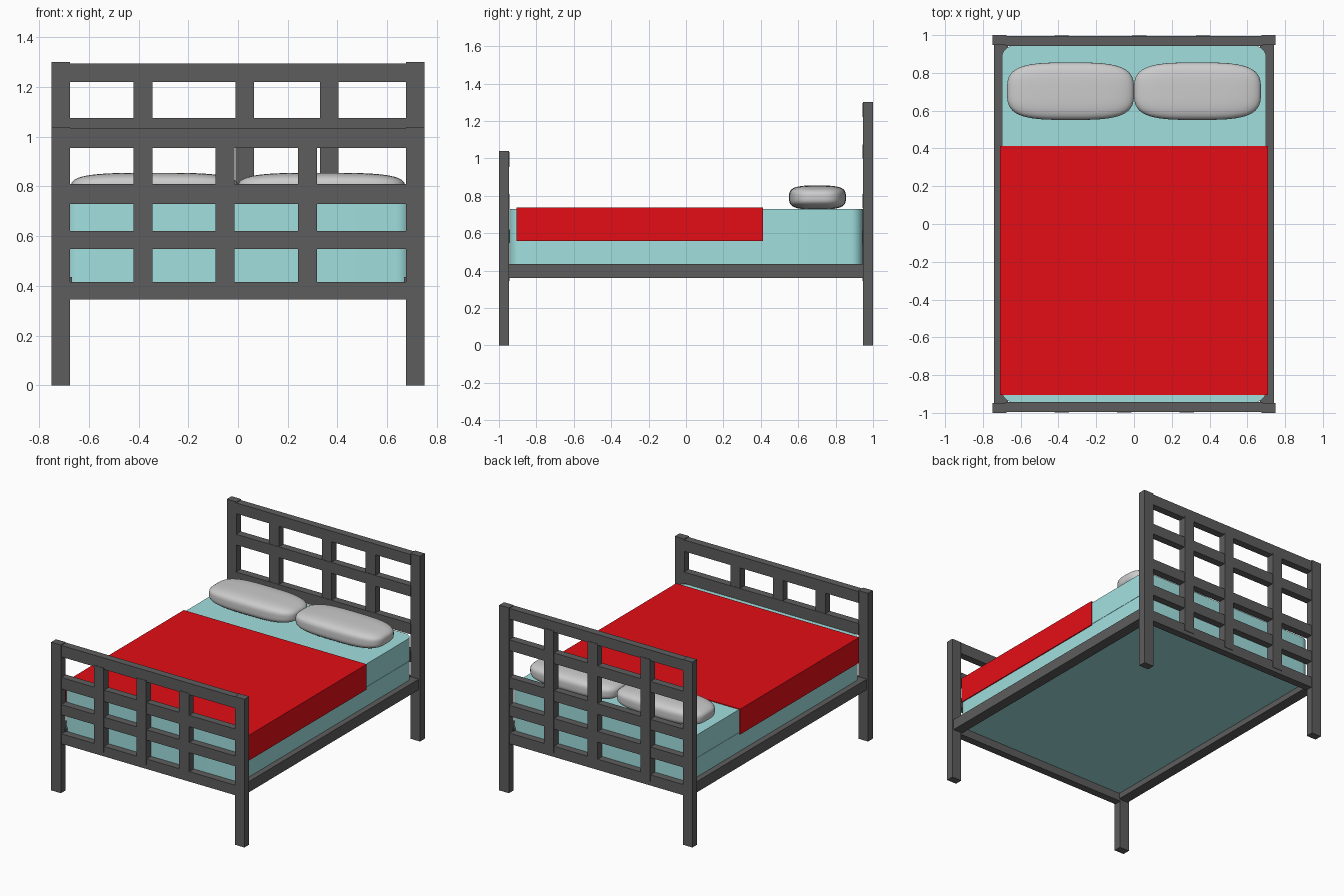
import bpy, bmesh

if "Cube" in bpy.data.objects:
    bpy.data.objects.remove(bpy.data.objects["Cube"])


def material(name, rgb):
    m = bpy.data.materials.new(name)
    m.diffuse_color = (*rgb, 1)
    m.use_nodes = True
    m.node_tree.nodes["Principled BSDF"].inputs["Base Color"].default_value = m.diffuse_color
    return m


DARK = material("dark_wood", (0.11, 0.11, 0.11))
TEAL = material("teal_fabric", (0.36, 0.74, 0.74))
RED = material("red_fabric", (0.78, 0.004, 0.008))


def finish(name, bm, mat=None):
    bmesh.ops.recalc_face_normals(bm, faces=bm.faces)
    me = bpy.data.meshes.new(name)
    bm.to_mesh(me)
    bm.free()
    ob = bpy.data.objects.new(name, me)
    bpy.context.collection.objects.link(ob)
    if mat:
        me.materials.append(mat)
    return ob


def smooth(ob, angle=0.6):
    bpy.ops.object.select_all(action='DESELECT')
    ob.select_set(True)
    bpy.context.view_layer.objects.active = ob
    bpy.ops.object.shade_smooth_by_angle(angle=angle)


def box_bm(x, y, z):
    bm = bmesh.new()
    bmesh.ops.create_cube(bm, size=1)
    for v in bm.verts:
        v.co = [(a + b) / 2 + c * (b - a) for (a, b), c in zip((x, y, z), v.co)]
    return bm


def box(name, x, y, z, mat=DARK):
    return finish(name, box_bm(x, y, z), mat)


def end_panel(name, s, height, rails, bars):
    """Post-and-lattice panel; s = +1 for the head end, -1 for the foot end."""
    def span(a, b):
        return tuple(sorted((s * a, s * b)))
    for side in (-1, 1):
        box(name + "_post", tuple(sorted((side * 0.675, side * 0.75))),
            span(0.947, 1.0), (0, height))
    for lo, hi in rails:
        box(name + "_rail", (-0.68, 0.68), span(0.943, 0.995), (lo, hi))
    for cx in bars:
        box(name + "_bar", (cx - 0.038, cx + 0.038), span(0.946, 0.998),
            (0.373, rails[0][0] + 0.01))


# Headboard and footboard
end_panel("headboard", 1, 1.30,
          [(1.22, 1.295), (1.0, 1.075), (0.735, 0.81), (0.54, 0.615), (0.345, 0.42)],
          [-0.382, 0.027, 0.367])
end_panel("footboard", -1, 1.04,
          [(0.955, 1.035), (0.73, 0.81), (0.548, 0.62), (0.345, 0.415)],
          [-0.382, -0.052, 0.28])

# Side rails
for side in (-1, 1):
    box("side_rail", tuple(sorted((side * 0.667, side * 0.74))), (-0.96, 0.96), (0.36, 0.435))

# Mattress in two layers with rounded vertical corners
for name, z in (("lower_mattress", (0.40, 0.568)), ("upper_mattress", (0.57, 0.73))):
    bm = box_bm((-0.70, 0.70), (-0.945, 0.945), z)
    edges = [e for e in bm.edges if abs(e.verts[0].co.z - e.verts[1].co.z) > 0.1]
    bmesh.ops.bevel(bm, geom=edges, offset=0.065, segments=8, profile=0.5, affect='EDGES')
    smooth(finish(name, bm, TEAL))

# Blanket: thin sheet draped over the top and both sides
profile = [(-0.71, 0.558), (-0.71, 0.736), (0.71, 0.736), (0.71, 0.558),
           (0.703, 0.558), (0.703, 0.731), (-0.703, 0.731), (-0.703, 0.558)]
bm = bmesh.new()
face = bm.faces.new([bm.verts.new((x, -0.905, z)) for x, z in profile])
ext = bmesh.ops.extrude_face_region(bm, geom=[face])
for v in ext["geom"]:
    if isinstance(v, bmesh.types.BMVert):
        v.co.y = 0.413
finish("blanket", bm, RED)

# Pillows: cubes inflated to a rounded superellipsoid
for side in (-1, 1):
    bm = bmesh.new()
    bmesh.ops.create_cube(bm, size=2)
    bmesh.ops.subdivide_edges(bm, edges=bm.edges[:], cuts=15, use_grid_fill=True)
    P = 3.4
    for v in bm.verts:
        n = sum(abs(c) ** P for c in v.co) ** (1 / P)
        v.co = (side * 0.336 + v.co.x / n * 0.336,
                0.703 + v.co.y / n * 0.152,
                0.791 + v.co.z / n * 0.064)
    smooth(finish("pillow", bm), 1.2)
